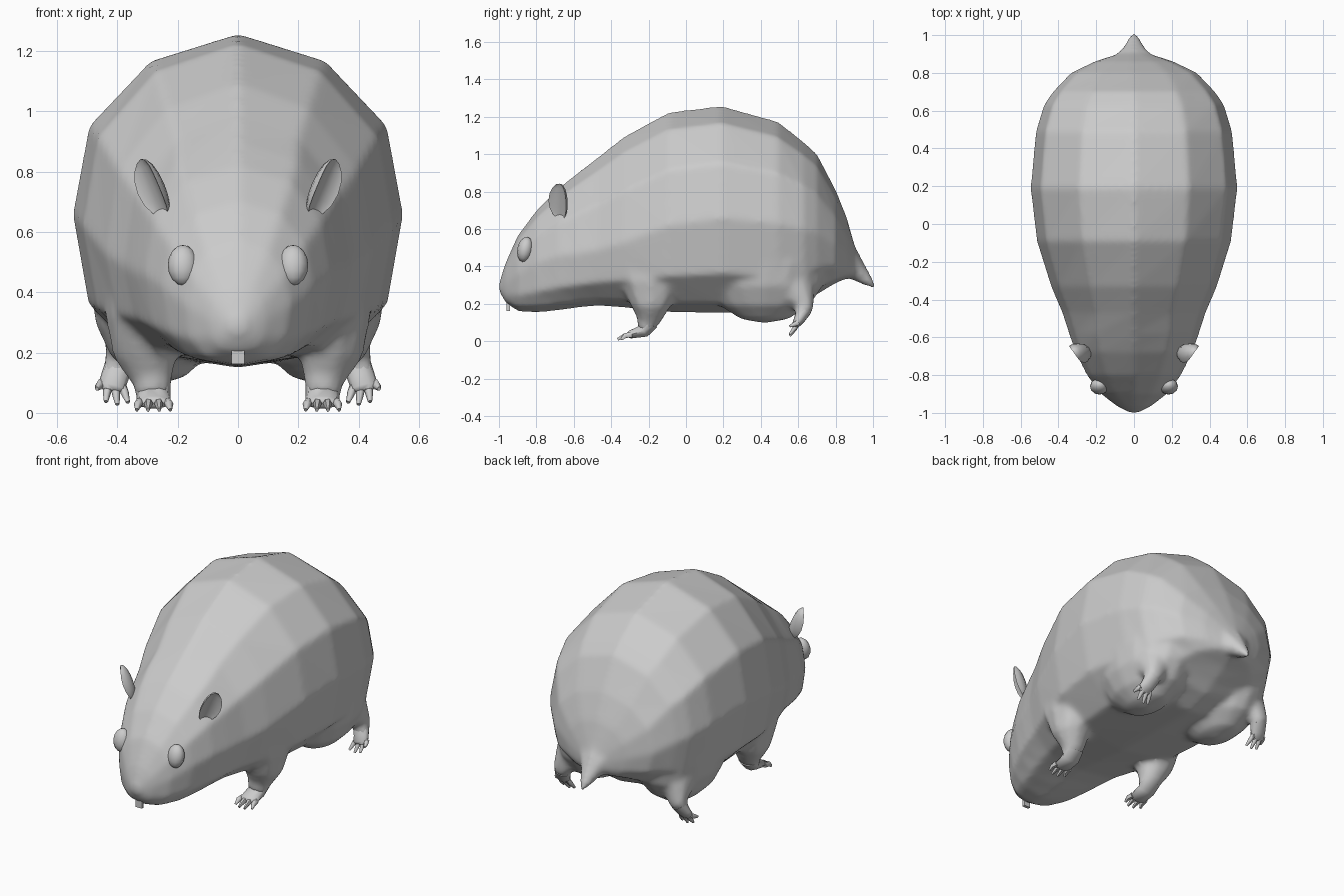
import bpy, bmesh, math
from mathutils import Vector, Matrix

if "Cube" in bpy.data.objects:
    bpy.data.objects.remove(bpy.data.objects["Cube"])


def finish(name, bm, angle=60):
    bmesh.ops.recalc_face_normals(bm, faces=bm.faces)
    me = bpy.data.meshes.new(name)
    bm.to_mesh(me)
    bm.free()
    ob = bpy.data.objects.new(name, me)
    bpy.context.collection.objects.link(ob)
    bpy.ops.object.select_all(action='DESELECT')
    ob.select_set(True)
    bpy.context.view_layer.objects.active = ob
    bpy.ops.object.shade_smooth_by_angle(angle=math.radians(angle))
    return ob


def skin(bm, rings):
    vs = [[bm.verts.new(p) for p in r] for r in rings]
    n = len(vs[0])
    for a, b in zip(vs, vs[1:]):
        for i in range(n):
            j = (i + 1) % n
            bm.faces.new((a[i], a[j], b[j], b[i]))
    bm.faces.new(vs[0])
    bm.faces.new(vs[-1])


def limb(bm, stations, sides=8, side=1):
    """Tube through (x, y, z, side radius, other radius) stations."""
    pts = [Vector((s[0] * side, s[1], s[2])) for s in stations]
    rings = []
    for i, s in enumerate(stations):
        d = (pts[min(i + 1, len(pts) - 1)] - pts[max(i - 1, 0)]).normalized()
        u = (Vector((1, 0, 0)) - d * d.x).normalized()
        v = d.cross(u)
        rings.append([pts[i] + u * s[3] * math.cos(t) + v * s[4] * math.sin(t)
                      for t in (2 * math.pi * k / sides for k in range(sides))])
    skin(bm, rings)


def ellipsoid(bm, c, r, rot=Matrix(), seg=12):
    m = Matrix.Translation(c) @ rot.to_4x4() @ Matrix.Diagonal((*r, 1))
    bmesh.ops.create_uvsphere(bm, u_segments=seg, v_segments=8, radius=1, matrix=m)


def mirror(ob):
    m = ob.modifiers.new("Mirror", 'MIRROR')
    m.use_mirror_merge = False


# Body and head: y, top z, widest z, bottom z, half width
sections = [(-1.0, .31, .29, .27, .02), (-.965, .42, .31, .205, .09),
            (-.9, .565, .36, .16, .175), (-.8, .70, .42, .153, .25),
            (-.68, .82, .46, .165, .31), (-.58, .90, .47, .18, .345),
            (-.47, .985, .49, .19, .38), (-.33, 1.095, .53, .18, .44),
            (-.09, 1.225, .62, .155, .515), (.19, 1.258, .66, .15, .548),
            (.49, 1.175, .63, .15, .52), (.63, 1.065, .60, .20, .478),
            (.70, 1.0, .58, .25, .43), (.80, .81, .52, .31, .335),
            (.86, .66, .48, .335, .21), (.905, .50, .43, .36, .07)]
rings = []
for y, top, mid, bot, w in sections:
    wide = 1.14 if -.95 < y < -.5 else 1.06  # fuller brow on the head
    ring = []
    for k in range(12):
        a = math.pi * k / 6
        s, c = math.sin(a), math.cos(a)
        if c > -1e-6:
            ring.append((w * s * (wide if k in (1, 11) else 1.04 if k in (2, 10) else 1),
                         y, mid + (top - mid) * c * (.98 if k in (1, 2, 10, 11) else 1)))
        else:
            ring.append((w * math.copysign(abs(s) ** .7, s) if abs(s) > 1e-6 else 0, y,
                         mid - (mid - bot) * abs(c) ** .77))
    rings.append(ring)
bm = bmesh.new()
skin(bm, rings)
# Tail
limb(bm, [(0, .77, .48, .22, .15), (0, .86, .42, .125, .09), (0, .92, .37, .065, .055),
          (0, .975, .32, .033, .03), (0, 1.008, .288, .012, .012)])
# Thighs, hind legs and front legs, fused into the body skin
for side in (-1, 1):
    ellipsoid(bm, (side * .262, .42, .42), (.228, .34, .325), seg=16)
    limb(bm, [(.29, .46, .44, .15, .18), (.33, .54, .32, .13, .145), (.365, .61, .235, .085, .09),
              (.392, .635, .175, .053, .048), (.41, .605, .115, .046, .032)], 10, side)
    limb(bm, [(.27, -.18, .62, .12, .18), (.31, -.18, .46, .14, .22), (.32, -.19, .32, .12, .175),
              (.305, -.19, .20, .11, .115), (.285, -.20, .11, .07, .064),
              (.28, -.225, .055, .055, .037)], 10, side)
body = finish("body_with_legs", bm)
r = body.modifiers.new("Fuse", 'REMESH')
r.mode, r.voxel_size, r.use_smooth_shade = 'VOXEL', .016, True
s = body.modifiers.new("Blend", 'SMOOTH')
s.factor, s.iterations = .5, 7

# Eyes
bm = bmesh.new()
ellipsoid(bm, (.183, -.86, .49), (.05, .042, .068), Matrix.Rotation(-.2, 3, 'X'))
mirror(finish("eye", bm))

# Ears: flattened spheres, dished on the forward side and curled at the edge
bm = bmesh.new()
ellipsoid(bm, (0, 0, 0), (.06, .038, .105))
for v in bm.verts:
    if v.co.y < 0:
        v.co.y *= -.1
    v.co.y -= 6 * v.co.x ** 2
bmesh.ops.transform(bm, verts=bm.verts, matrix=Matrix.Translation((.282, -.675, .745))
                    @ Matrix.Rotation(.4, 4, 'Y') @ Matrix.Rotation(.9, 4, 'Z'))
mirror(finish("ear", bm))

# Front teeth
bm = bmesh.new()
bmesh.ops.create_cube(bm, size=1, matrix=Matrix.Translation((0, -.95, .19))
                      @ Matrix.Diagonal((.042, .018, .055, 1)))
finish("front_teeth", bm, 30)

# Front paws with four toes each
bm = bmesh.new()
limb(bm, [(.285, -.20, .10, .062, .055), (.28, -.225, .055, .056, .037),
          (.28, -.30, .035, .057, .022), (.28, -.315, .032, .04, .012)], 10)
for i in range(4):
    x = .28 + (i - 1.5) * .031
    tip = .28 + (i - 1.5) * .037
    reach = -.365 if i in (1, 2) else -.345
    limb(bm, [(x, -.29, .035, .015, .017), ((x + tip) / 2, -.325, .030, .015, .015),
              (tip, reach, .010, .006, .008)], 6)
mirror(finish("front_paw", bm))

# Hind paws with four splayed toes each
bm = bmesh.new()
limb(bm, [(.392, .63, .165, .048, .042), (.41, .605, .115, .046, .03),
          (.42, .585, .085, .046, .02), (.422, .58, .075, .03, .012)], 10)
for i, (tx, tz) in enumerate([(.365, .035), (.40, .028), (.438, .037), (.468, .08)]):
    bx = .42 + (i - 1.5) * .022
    limb(bm, [(bx, .60, .10, .014, .016), ((bx + tx) / 2, .58, (.10 + tz) / 2, .014, .014),
              (tx, .555, tz, .007, .007)], 6)
mirror(finish("hind_paw", bm))
